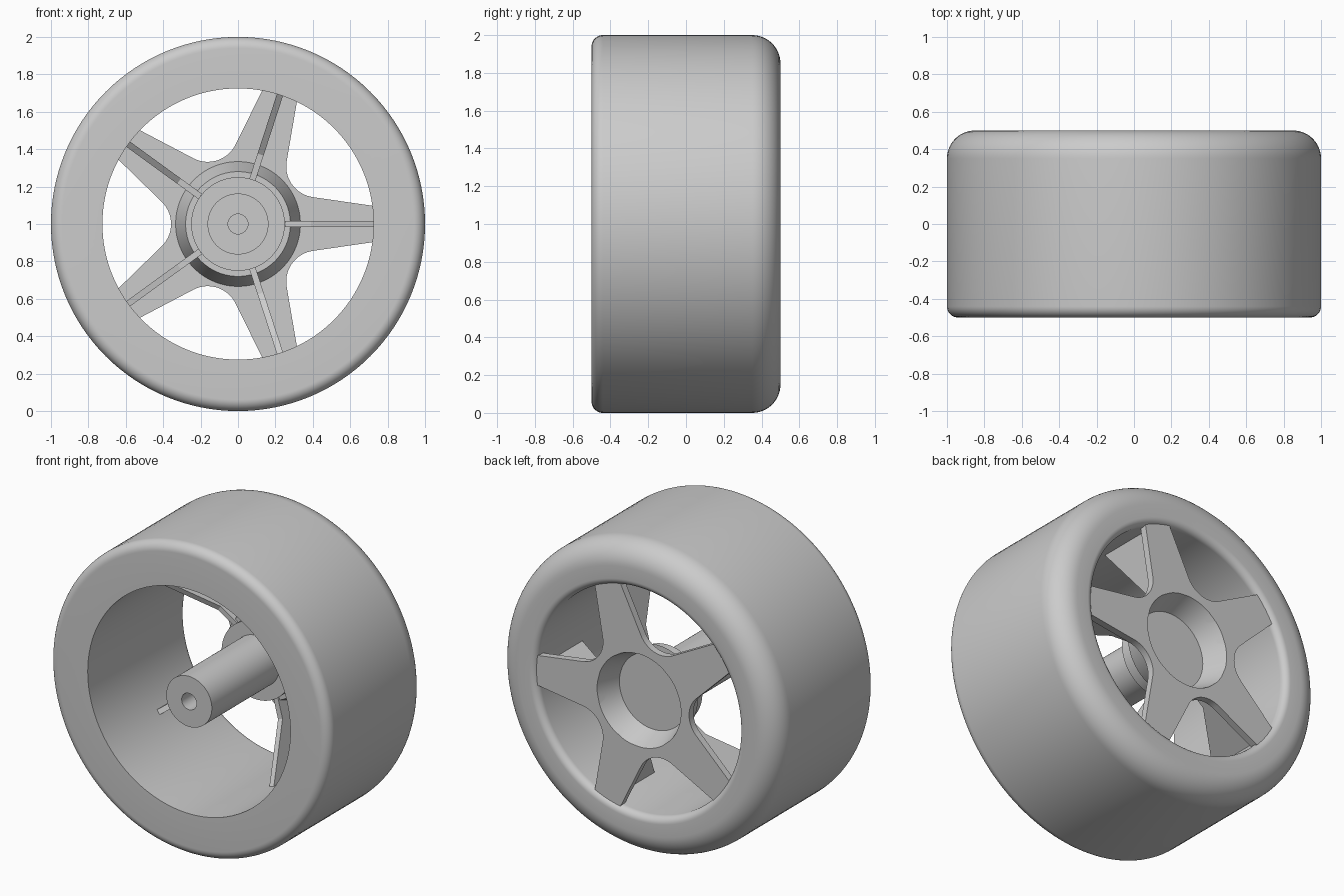
import bpy, bmesh, math
from math import sin, cos, radians, pi

if "Cube" in bpy.data.objects:
    bpy.data.objects.remove(bpy.data.objects["Cube"])

SEG = 128
grey = bpy.data.materials.new("light_grey")
grey.diffuse_color = (0.6, 0.6, 0.6, 1)
grey.use_nodes = True
grey.node_tree.nodes["Principled BSDF"].inputs["Base Color"].default_value = grey.diffuse_color


def finish(name, bm):
    """Turn a bmesh into a smooth-shaded object with crisp edges, axle at z = 1."""
    bmesh.ops.remove_doubles(bm, verts=bm.verts, dist=1e-5)
    bmesh.ops.recalc_face_normals(bm, faces=bm.faces)
    me = bpy.data.meshes.new(name)
    bm.to_mesh(me)
    bm.free()
    me.materials.append(grey)
    me.shade_smooth()
    me.set_sharp_from_angle(angle=radians(25))
    ob = bpy.data.objects.new(name, me)
    ob.location.z = 1
    bpy.context.collection.objects.link(ob)
    return ob


def revolve(name, profile, closed):
    """Spin a profile of (radius, y) points about the y axis."""
    bm = bmesh.new()
    rings = [[bm.verts.new((r * cos(2 * pi * i / SEG), y, r * sin(2 * pi * i / SEG)))
              for i in range(SEG)] if r > 0 else [bm.verts.new((0, y, 0))] * SEG
             for r, y in profile]
    pairs = list(zip(rings, rings[1:]))
    if closed:
        pairs.append((rings[-1], rings[0]))
    for a, b in pairs:
        for i in range(SEG):
            j = (i + 1) % SEG
            bm.faces.new(list(dict.fromkeys((a[i], a[j], b[j], b[i]))))
    return finish(name, bm)


def fillet(r, y, rad, a0, a1, n=10):
    """Quarter-round points about centre (r, y)."""
    return [(r + rad * cos(radians(a0 + (a1 - a0) * i / n)),
             y + rad * sin(radians(a0 + (a1 - a0) * i / n))) for i in range(n + 1)]


# Rim: wide ring, small front round, large back round, rounded inner back lip
rim = [(0.725, -0.5)]
rim += fillet(0.94, -0.44, 0.06, -90, 0)
rim += fillet(0.85, 0.35, 0.15, 0, 90, 14)
rim += fillet(0.77, 0.455, 0.045, 90, 180, 8)
revolve("rim", rim, True)

# Hub: bored shaft, collar and tapered cup open to the back
revolve("hub", [(0, -0.25), (0.053, -0.25), (0.053, -0.5), (0.163, -0.5),
                (0.163, 0.19), (0.25, 0.19), (0.25, 0.28), (0.28, 0.28),
                (0.337, 0.445), (0.32, 0.45), (0.30, 0.48), (0.245, 0.33),
                (0, 0.33)], False)

# Spoke plate: five tapered spokes joined by round valleys
outline = []
for k in range(5):
    base = 72 * k
    tip = 7.5
    for i in range(7):                                 # spoke tip
        outline.append((base - tip + 2 * tip * i / 6, 0.735))
    cx, cy, rad = 0.424, 0.308, 0.166                  # valley arc, mirrored at 36 degrees
    arc = []
    for i in range(13):
        a = radians(261.6 - (261.6 - 216) * i / 12)
        x, y = cx + rad * cos(a), cy + rad * sin(a)
        arc.append((math.degrees(math.atan2(y, x)), math.hypot(x, y)))
    arc += [(72 - t, r) for t, r in reversed(arc[:-1])]
    outline += [(base + t, r) for t, r in arc]

bm = bmesh.new()
rows = []
for t, r in outline:
    c, s = cos(radians(t)), sin(radians(t))
    rows.append([bm.verts.new((q * c, y, q * s))
                 for q, y in ((0.285, 0.435), (r, 0.435), (r, 0.48), (0.30, 0.48))])
for i, a in enumerate(rows):
    b = rows[(i + 1) % len(rows)]
    for m in range(4):
        n = (m + 1) % 4
        bm.faces.new((a[m], a[n], b[n], b[m]))
finish("spokes", bm)

# Ribs: thin webs in front of each spoke, deepening toward the rim
web = [(0.25, 0.27), (0.39, 0.26), (0.73, 0.02), (0.73, 0.45), (0.32, 0.45), (0.25, 0.3)]
for k in range(5):
    t = radians(72 * k)
    bm = bmesh.new()
    sides = [[bm.verts.new((r * cos(t) - w * sin(t), y, r * sin(t) + w * cos(t)))
              for r, y in web] for w in (-0.017, 0.017)]
    for side in sides:
        bm.faces.new(side)
    for i in range(len(web)):
        j = (i + 1) % len(web)
        bm.faces.new((sides[0][i], sides[0][j], sides[1][j], sides[1][i]))
    finish(f"rib_{k + 1}", bm)
